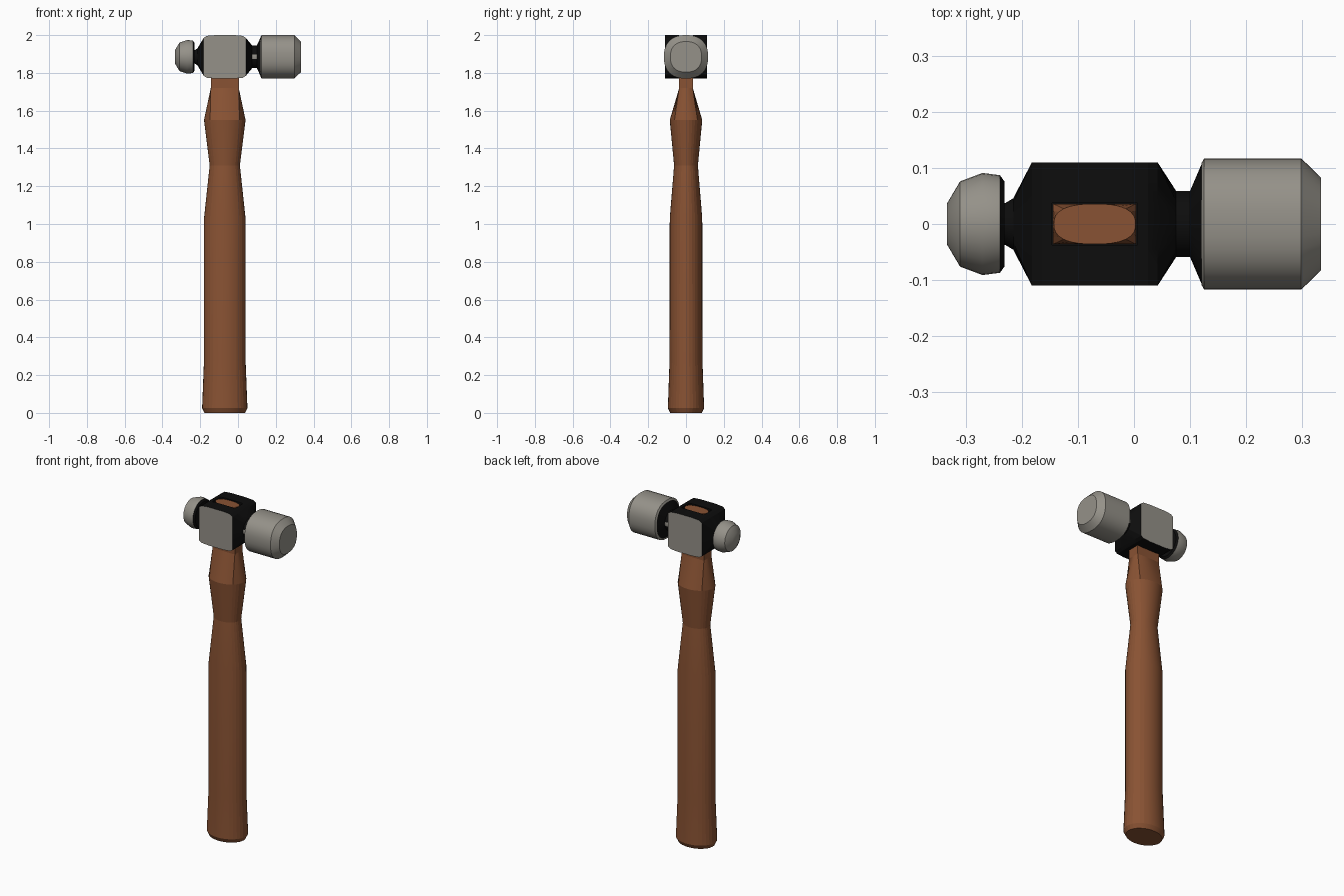
import bpy, bmesh, math

if "Cube" in bpy.data.objects:
    bpy.data.objects.remove(bpy.data.objects["Cube"])

SIDES = 32
CX, CZ = -0.07, 1.885   # handle axis x, head axis z


def material(name, rgb):
    m = bpy.data.materials.new(name)
    m.diffuse_color = (*rgb, 1)
    m.use_nodes = True
    m.node_tree.nodes["Principled BSDF"].inputs["Base Color"].default_value = m.diffuse_color
    return m


wood = material("brown wood", (0.25, 0.085, 0.033))
steel = material("polished steel", (0.30, 0.285, 0.25))
black = material("black metal", (0.004, 0.004, 0.004))


def outline(a, b, p):
    """Closed section of half sizes a, b: p=2 ellipse, larger p squarer, 0 rectangle."""
    pts = []
    for i in range(SIDES):
        t = 2 * math.pi * i / SIDES
        c, s = math.cos(t), math.sin(t)
        r = max(abs(c), abs(s)) if p == 0 else (abs(c)**p + abs(s)**p)**(1 / p)
        pts.append((a * c / r, b * s / r))
    return pts


def loft(name, sections, place, mats, rule=None, angle=25):
    """Skin sections (position, half a, half b, power) into a capped solid."""
    bm = bmesh.new()
    rings = [[bm.verts.new(place(pos, u, v)) for u, v in outline(a, b, p)]
             for pos, a, b, p in sections]
    for r0, r1 in zip(rings, rings[1:]):
        for i in range(SIDES):
            j = (i + 1) % SIDES
            bm.faces.new((r0[i], r0[j], r1[j], r1[i]))
    bm.faces.new(rings[0])
    bm.faces.new(rings[-1])
    bmesh.ops.recalc_face_normals(bm, faces=bm.faces)
    if rule:
        for f in bm.faces:
            f.material_index = rule(f)
    me = bpy.data.meshes.new(name)
    bm.to_mesh(me)
    bm.free()
    ob = bpy.data.objects.new(name, me)
    bpy.context.collection.objects.link(ob)
    for m in mats:
        me.materials.append(m)
    bpy.ops.object.select_all(action='DESELECT')
    ob.select_set(True)
    bpy.context.view_layer.objects.active = ob
    bpy.ops.object.shade_smooth_by_angle(angle=math.radians(angle))
    return ob


def upright(z, u, v):
    return (CX + u, v, z)


def sideways(x, u, v):
    return (x, u, CZ + v)


# Handle: oval grip, waist, swell and rectangular tenon through the head
loft("handle", [
    (0.0, 0.108, 0.083, 2), (0.025, 0.12, 0.096, 2), (0.28, 0.11, 0.087, 2),
    (1.03, 0.11, 0.086, 2), (1.31, 0.08, 0.063, 2), (1.55, 0.11, 0.086, 2),
    (1.72, 0.074, 0.036, 0), (1.96, 0.074, 0.036, 0), (1.995, 0.073, 0.036, 2.5),
], upright, [wood], angle=10)

# Head block with necks on both sides; the flat cheeks are polished
block = loft("head_block", [
    (-0.245, 0.037, 0.035, 2), (-0.23, 0.037, 0.035, 2), (-0.215, 0.046, 0.044, 2),
    (-0.182, 0.11, 0.10, 0), (-0.165, 0.11, 0.111, 0), (-0.12, 0.11, 0.115, 0),
    (-0.02, 0.11, 0.115, 0), (0.025, 0.11, 0.111, 0), (0.042, 0.11, 0.10, 0),
    (0.075, 0.059, 0.06, 2), (0.10, 0.059, 0.06, 2), (0.121, 0.108, 0.106, 2.4),
], sideways, [black, steel], lambda f: int(abs(f.normal.y) > 0.99))

# Eye: rectangular pocket cut into the top of the block
bpy.ops.mesh.primitive_cube_add(size=1, location=(CX, 0, 2.0))
cutter = bpy.context.object
cutter.name = "eye_cutter"
cutter.scale = (0.152, 0.075, 0.12)
cutter.hide_render = True
cutter.data.materials.append(black)
cut = block.modifiers.new("eye", 'BOOLEAN')
cut.operation = 'DIFFERENCE'
cut.solver = 'EXACT'
cut.object = cutter
bpy.ops.object.select_all(action='DESELECT')
block.select_set(True)
bpy.context.view_layer.objects.active = block
bpy.ops.object.modifier_apply(modifier=cut.name)
bpy.data.objects.remove(cutter)

# Striking face: drum with a bevelled end
loft("striking_face", [
    (0.12, 0.108, 0.106, 2.4), (0.125, 0.117, 0.115, 2.4),
    (0.298, 0.117, 0.115, 2.4), (0.333, 0.083, 0.081, 2.4),
], sideways, [steel])

# Rounded peen with a black rim at the back
loft("ball_peen", [
    (-0.231, 0.076, 0.075, 2), (-0.239, 0.087, 0.086, 2), (-0.27, 0.091, 0.089, 2),
    (-0.31, 0.076, 0.075, 2), (-0.333, 0.037, 0.037, 2),
], sideways, [steel, black],
    lambda f: int(f.calc_center_median().x > -0.238), angle=32)
